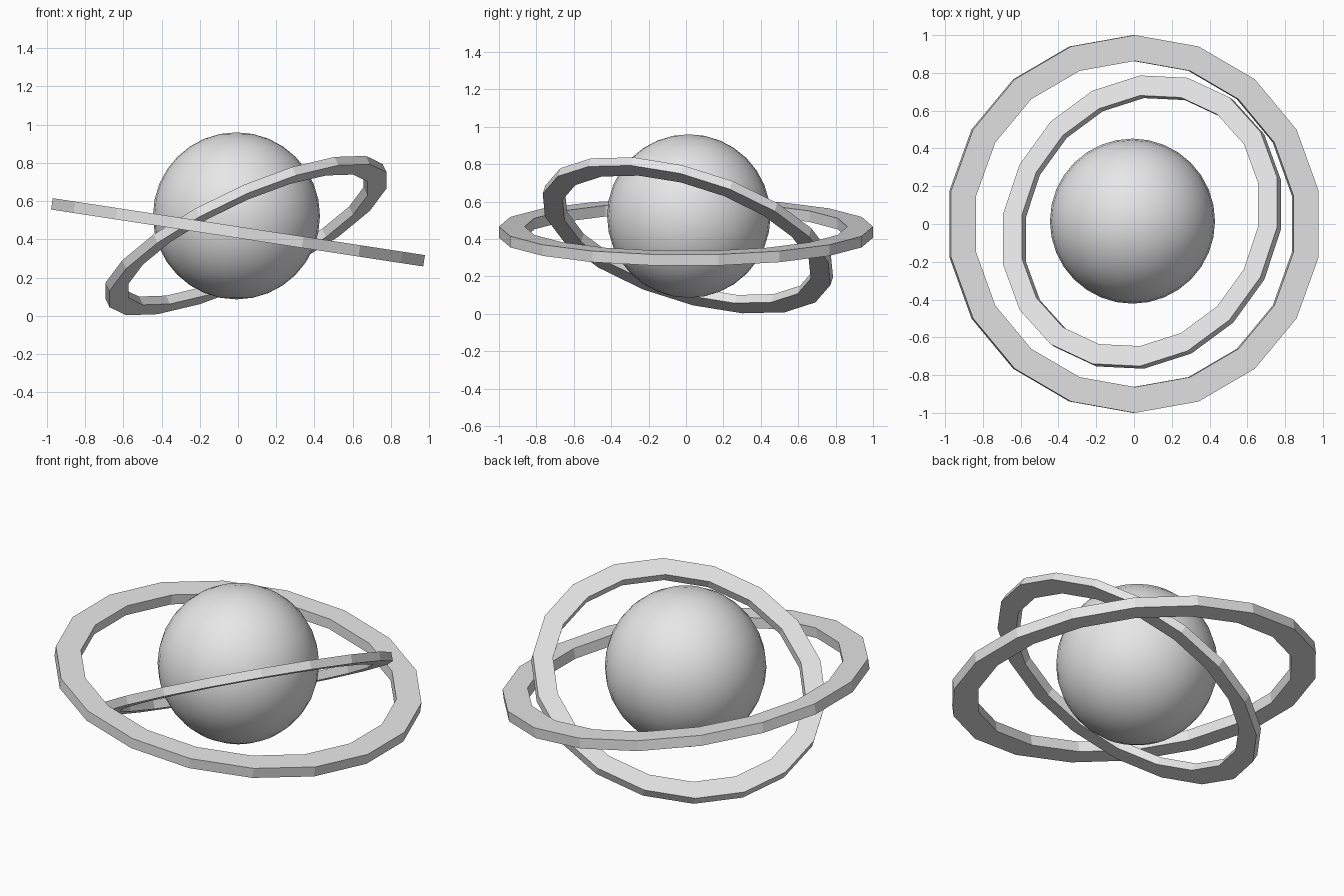
import bpy, bmesh, math
from mathutils import Matrix, Vector

cube = bpy.data.objects.get("Cube")
if cube:
    bpy.data.objects.remove(cube, do_unlink=True)

grey = bpy.data.materials.new("light grey")
grey.use_nodes = True
grey.diffuse_color = (0.8, 0.8, 0.8, 1)
grey.node_tree.nodes["Principled BSDF"].inputs["Base Color"].default_value = (0.8, 0.8, 0.8, 1)


def ring(name, radius, inner, thickness, centre, tilt_x, tilt_y, sides=18):
    """Flat-sided ring: a rectangular section swept round a polygon, then tilted."""
    h = thickness / 2
    profile = [(inner, -h), (radius, -h), (radius, h), (inner, h)]
    bm = bmesh.new()
    loops = []
    for i in range(sides):
        a = math.pi / 2 + math.tau * i / sides
        loops.append([bm.verts.new((r * math.cos(a), r * math.sin(a), z)) for r, z in profile])
    for i in range(sides):
        p, q = loops[i], loops[(i + 1) % sides]
        for j in range(4):
            k = (j + 1) % 4
            bm.faces.new((p[j], q[j], q[k], p[k]))
    bmesh.ops.recalc_face_normals(bm, faces=bm.faces)
    mesh = bpy.data.meshes.new(name)
    bm.to_mesh(mesh)
    bm.free()
    mesh.materials.append(grey)
    obj = bpy.data.objects.new(name, mesh)
    bpy.context.collection.objects.link(obj)
    obj.matrix_world = (Matrix.Translation(Vector(centre))
                        @ Matrix.Rotation(math.radians(tilt_x), 4, 'X')
                        @ Matrix.Rotation(math.radians(tilt_y), 4, 'Y'))
    return obj


# Planet globe
bpy.ops.mesh.primitive_uv_sphere_add(segments=32, ring_count=16, radius=0.437,
                                     location=(-0.008, 0.015, 0.523))
planet = bpy.context.object
planet.name = "planet"
planet.data.materials.append(grey)
bpy.ops.object.shade_smooth_by_angle(angle=math.radians(30))

# Two tilted rings
ring("outer_ring", 1.0, 0.863, 0.06, (0, 0, 0.437), 0, 8.7)
ring("inner_ring", 0.807, 0.696, 0.05, (0.042, 0.01, 0.42), -17.6, -24.2)
